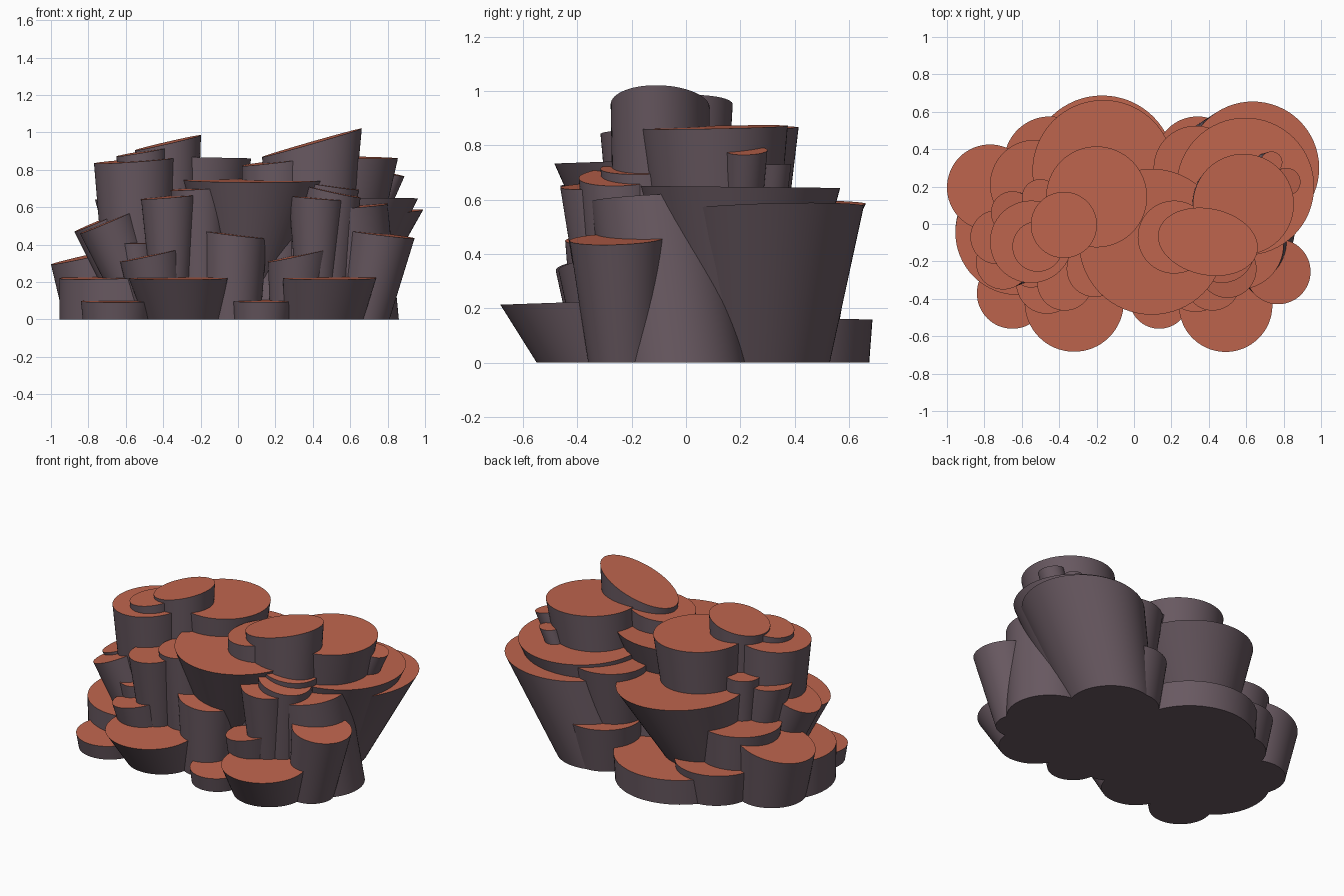
import bpy, bmesh, math

SIDES = 64


def material(name, rgb):
    m = bpy.data.materials.new(name)
    m.diffuse_color = (*rgb, 1)
    return m


ROCK = material("rock_side", (0.14, 0.10, 0.12))
CAP = material("rock_top", (0.52, 0.13, 0.075))


def column(name, x, y, r, z, sx=0, sy=0.035, base=None, ry=None, turn=0):
    """Flared column from the ground to a top that slopes sx, sy."""
    bx, by, br = base or (x * 0.92, y * 0.88, r * 0.78)
    ry = ry or r
    bm = bmesh.new()
    low, high = [], []
    for i in range(SIDES):
        a = 2 * math.pi * i / SIDES
        u, v = r * math.cos(a), ry * math.sin(a)
        dx = u * math.cos(turn) - v * math.sin(turn)
        dy = u * math.sin(turn) + v * math.cos(turn)
        high.append(bm.verts.new((x + dx, y + dy, z + sx * dx + sy * dy)))
        low.append(bm.verts.new((bx + br * math.cos(a + turn), by + br * math.sin(a + turn), 0)))
    for i in range(SIDES):
        j = (i + 1) % SIDES
        bm.faces.new((low[i], low[j], high[j], high[i])).smooth = True
    bm.faces.new(high).material_index = 1
    bm.faces.new(low[::-1])
    me = bpy.data.meshes.new(name)
    bm.to_mesh(me)
    bm.free()
    me.materials.append(ROCK)
    me.materials.append(CAP)
    ob = bpy.data.objects.new(name, me)
    bpy.context.collection.objects.link(ob)
    bpy.ops.object.select_all(action='DESELECT')
    ob.select_set(True)
    bpy.context.view_layer.objects.active = ob
    bpy.ops.object.shade_smooth_by_angle(angle=math.radians(35))


# Low steps around the foot
column("front_left_step", -0.32, -0.418, 0.265, 0.222, base=(-0.30, -0.34, 0.20))
column("front_right_step", 0.49, -0.434, 0.25, 0.222, base=(0.46, -0.34, 0.21))
column("front_middle_step", 0.135, -0.40, 0.16, 0.098, base=(0.13, -0.39, 0.15))
column("left_corner_step", -0.65, -0.37, 0.19, 0.098, base=(-0.65, -0.36, 0.18))
column("left_step", -0.62, -0.045, 0.335, 0.23, 0.03, base=(-0.62, -0.04, 0.335))
column("back_step", -0.17, 0.30, 0.387, 0.163, 0, -0.01, base=(-0.17, 0.295, 0.38))
column("left_back_step", -0.77, 0.195, 0.23, 0.345, 0.22, base=(-0.73, 0.18, 0.20))
column("back_left_ledge", -0.45, 0.33, 0.245, 0.20, base=(-0.44, 0.32, 0.22))
column("back_right_ledge", 0.34, 0.35, 0.225, 0.28, base=(0.34, 0.32, 0.20))

# Wide flared platforms
column("back_platform", -0.165, 0.285, 0.378, 0.585, -0.04, 0, base=(-0.31, 0.20, 0.16))
column("right_platform_lower", 0.635, 0.30, 0.355, 0.565, 0.06, 0.03, base=(0.41, 0.28, 0.25))
column("right_platform_upper", 0.595, 0.20, 0.368, 0.647, 0, -0.01, base=(0.44, 0.19, 0.20))
column("centre_platform", 0.095, -0.095, 0.39, 0.747, base=(0.03, -0.06, 0.10))

# Thick supporting columns
column("right_support", 0.56, -0.11, 0.24, 0.605, 0.06, 0.05, base=(0.61, -0.03, 0.25))
column("left_support", -0.14, -0.06, 0.21, 0.58, base=(-0.14, -0.08, 0.26))
column("core", 0.20, 0.02, 0.24, 0.50, base=(0.20, 0.00, 0.26))
column("left_back_column", -0.53, 0.21, 0.24, 0.42, base=(-0.50, 0.20, 0.21))
column("back_right_column", 0.33, 0.30, 0.225, 0.62, base=(0.32, 0.25, 0.16))

# Medium columns at the front and sides
column("right_front_column", 0.77, -0.255, 0.174, 0.455, -0.12, base=(0.68, -0.23, 0.13))
column("middle_front_column", -0.02, -0.27, 0.175, 0.455, -0.12, base=(-0.03, -0.26, 0.15))
column("short_right_column", 0.33, -0.30, 0.17, 0.345, 0.22)
column("short_left_column", -0.465, -0.315, 0.165, 0.345, 0.22)
column("tall_right_column", 0.42, -0.315, 0.148, 0.65, -0.08, base=(0.41, -0.27, 0.09))
column("tall_left_column", -0.37, -0.315, 0.148, 0.655, 0.08, base=(-0.36, -0.27, 0.09))
column("inner_left_column", -0.21, -0.24, 0.15, 0.70, 0.06)
column("right_shelf", 0.50, -0.24, 0.155, 0.685, -0.22)
column("right_shelf_upper", 0.47, -0.14, 0.175, 0.72, -0.15)
column("left_leaning_column", -0.73, -0.07, 0.145, 0.53, 0.42, base=(-0.52, -0.06, 0.12))
column("left_leaning_column_front", -0.70, -0.205, 0.145, 0.52, 0.42, base=(-0.50, -0.16, 0.11))
column("left_inner_step", -0.55, -0.24, 0.10, 0.41)
column("left_upper_knob", -0.65, 0.06, 0.115, 0.63, -0.1, base=(-0.50, 0.05, 0.09))
column("left_back_knob", -0.50, 0.14, 0.10, 0.68)

# High columns
column("left_tower", -0.55, -0.095, 0.22, 0.85, 0.07, base=(-0.53, -0.07, 0.17))
column("back_tower", -0.20, 0.145, 0.27, 0.867, -0.02, 0, base=(-0.23, 0.13, 0.18))
column("right_tower", 0.585, 0.105, 0.27, 0.867, -0.02, 0.02, base=(0.48, 0.12, 0.18))
column("right_tower_knob", 0.735, 0.33, 0.058, 0.73, base=(0.46, 0.26, 0.04))
column("right_tower_side_knob", 0.815, 0.225, 0.075, 0.78, -0.2, base=(0.50, 0.18, 0.05))
column("centre_tower", 0.215, -0.07, 0.195, 0.845, 0.12, base=(0.20, -0.08, 0.16))
column("left_peak_small", -0.515, -0.12, 0.135, 0.895, 0.17)
column("left_peak", -0.375, -0.005, 0.177, 0.945, 0.23, base=(-0.36, -0.01, 0.13))
column("right_peak", 0.395, -0.095, 0.27, 0.945, 0.29, base=(0.40, -0.09, 0.17), ry=0.178, turn=-0.2)
